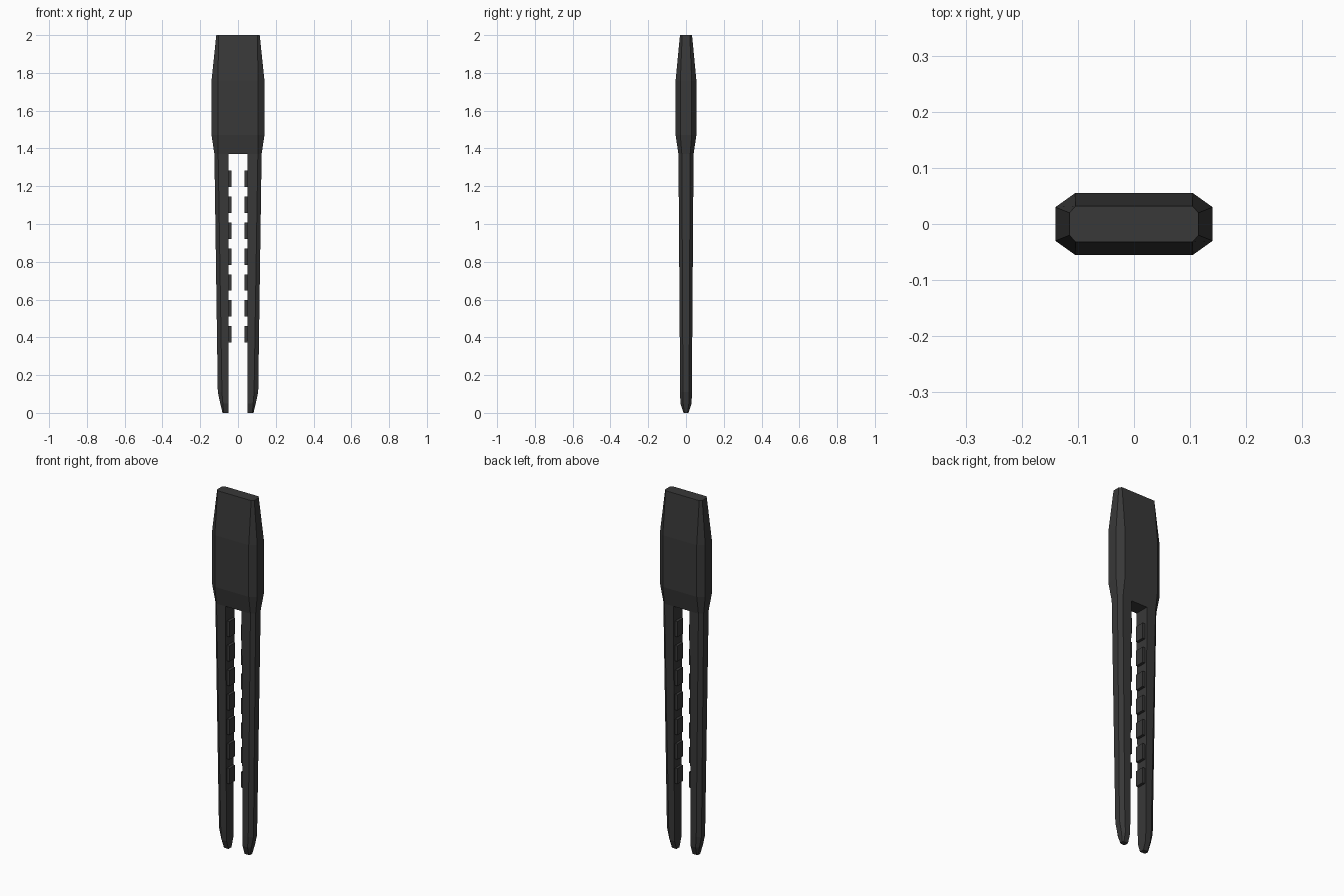
import bpy, bmesh

if "Cube" in bpy.data.objects:
    bpy.data.objects.remove(bpy.data.objects["Cube"])

mat = bpy.data.materials.new("dark_plastic")
mat.diffuse_color = (0.04, 0.04, 0.04, 1)
mat.use_nodes = True
mat.node_tree.nodes["Principled BSDF"].inputs["Base Color"].default_value = mat.diffuse_color


def loft(name, rings, mirror=False, cap_start=True):
    """Bridge equal-length rings of points into a flat-shaded solid."""
    bm = bmesh.new()
    loops = [[bm.verts.new(p) for p in ring] for ring in rings]
    n = len(loops[0])
    for a, b in zip(loops, loops[1:]):
        for i in range(n):
            j = (i + 1) % n
            bm.faces.new((a[i], a[j], b[j], b[i]))
    bm.faces.new(loops[-1])
    if cap_start:
        bm.faces.new(loops[0])
    bmesh.ops.recalc_face_normals(bm, faces=bm.faces)
    me = bpy.data.meshes.new(name)
    bm.to_mesh(me)
    bm.free()
    me.materials.append(mat)
    ob = bpy.data.objects.new(name, me)
    bpy.context.collection.objects.link(ob)
    if mirror:
        ob.modifiers.new("mirror", 'MIRROR').use_clip = False
    return ob


def octagon(z, hx, hy, fx, fy):
    q = [(hx, -fy), (hx, fy), (fx, hy), (-fx, hy)]
    return [(x, y, z) for x, y in q + [(-x, -y) for x, y in q]]


def prong_ring(z, inner, hx, hy, fx, fy):
    return [(x, y, z) for x, y in [(inner, -hy), (fx, -hy), (hx, -fy),
                                   (hx, fy), (fx, hy), (inner, hy)]]


# Chamfered head
loft("head", [octagon(2.0, 0.115, 0.032, 0.104, 0.02),
              octagon(1.76, 0.14, 0.055, 0.105, 0.03),
              octagon(1.47, 0.14, 0.055, 0.105, 0.03),
              octagon(1.37, 0.125, 0.04, 0.105, 0.022)])

# Two tapering prongs, chamfered on the outside
loft("prongs", [prong_ring(1.37, 0.05, 0.125, 0.04, 0.105, 0.022),
                prong_ring(0.11, 0.05, 0.107, 0.031, 0.085, 0.016),
                prong_ring(0.05, 0.05, 0.094, 0.030, 0.080, 0.015),
                prong_ring(0.0, 0.05, 0.082, 0.013, 0.076, 0.008)],
     mirror=True, cap_start=False)

# Seven grip teeth along the inside of each prong
hy = 0.025
for k in range(7):
    top = 1.283 - 0.1373 * k
    bot = top - 0.087
    loft(f"grip_tooth_{k + 1}",
         [[(x, -hy, bot), (x, hy, bot), (x, hy, top), (x, -hy, top)]
          for x in (0.055, 0.035)], mirror=True)
